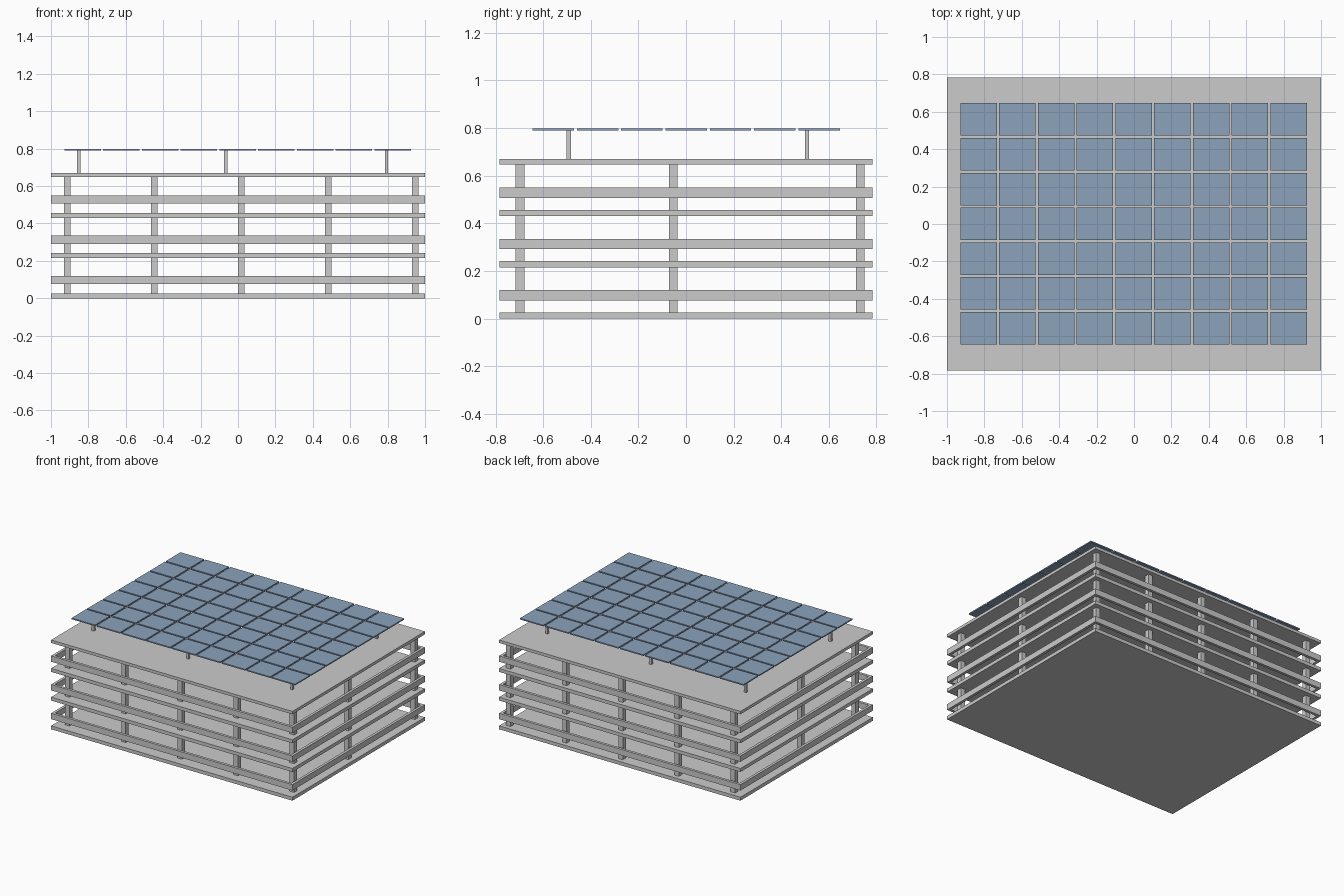
import bpy
import bmesh
from mathutils import Matrix, Vector

if "Cube" in bpy.data.objects:
    bpy.data.objects.remove(bpy.data.objects["Cube"])


def boxes(name, items, material=None):
    """One flat-shaded object made of boxes given as (centre, size)."""
    bm = bmesh.new()
    for centre, size in items:
        m = Matrix.Translation(centre) @ Matrix.Diagonal(Vector((*size, 1)))
        bmesh.ops.create_cube(bm, size=1, matrix=m)
    mesh = bpy.data.meshes.new(name)
    bm.to_mesh(mesh)
    bm.free()
    obj = bpy.data.objects.new(name, mesh)
    bpy.context.collection.objects.link(obj)
    if material:
        mesh.materials.append(material)
    return obj


blue = bpy.data.materials.new("panel_blue")
blue.diffuse_color = (0.26, 0.36, 0.5, 1)
blue.use_nodes = True
blue.node_tree.nodes["Principled BSDF"].inputs["Base Color"].default_value = blue.diffuse_color

HX, HY = 1.0, 0.784      # half footprint
STOREY = 0.215           # floor to floor
SLAB = 0.026
ROOF_TOP = 0.669
PANEL_Z, PANEL_T = 0.79, 0.009

# Floor slabs and roof deck
for i in range(3):
    boxes(f"floor_slab_{i + 1}", [((0, 0, i * STOREY + SLAB / 2), (2 * HX, 2 * HY, SLAB))])
roof_bottom = 3 * STOREY + 0.002
boxes("roof_deck", [((0, 0, (roof_bottom + ROOF_TOP) / 2),
                     (2 * HX, 2 * HY, ROOF_TOP - roof_bottom))])

# Floating parapet bands around each storey
T, H = 0.02, 0.044
for i in range(3):
    z = i * STOREY + 0.098
    walls = [((0, s * (HY - T / 2), z), (2 * HX, T, H)) for s in (-1, 1)]
    walls += [((s * (HX - T / 2), 0, z), (T, 2 * HY - 2 * T, H)) for s in (-1, 1)]
    boxes(f"parapet_{i + 1}", walls)

# Column grid on every storey
for i in range(3):
    z0 = i * STOREY + SLAB
    z1 = roof_bottom if i == 2 else (i + 1) * STOREY
    boxes(f"columns_{i + 1}",
          [((-0.913 + 0.465 * k, y, (z0 + z1) / 2), (0.036, 0.036, z1 - z0))
           for k in range(5) for y in (-0.697, -0.054, 0.732)])

# Posts carrying the solar canopy
boxes("canopy_posts",
      [((x, y, (ROOF_TOP + PANEL_Z) / 2), (0.018, 0.018, PANEL_Z - ROOF_TOP))
       for x in (-0.852, -0.066, 0.794) for y in (-0.493, 0.508)])

# Solar panels, 9 by 7
boxes("solar_panels",
      [((-0.002 + (i - 4) * 0.2073, 0.001 + (j - 3) * 0.186, PANEL_Z + PANEL_T / 2),
        (0.195, 0.174, PANEL_T))
       for i in range(9) for j in range(7)], blue)
